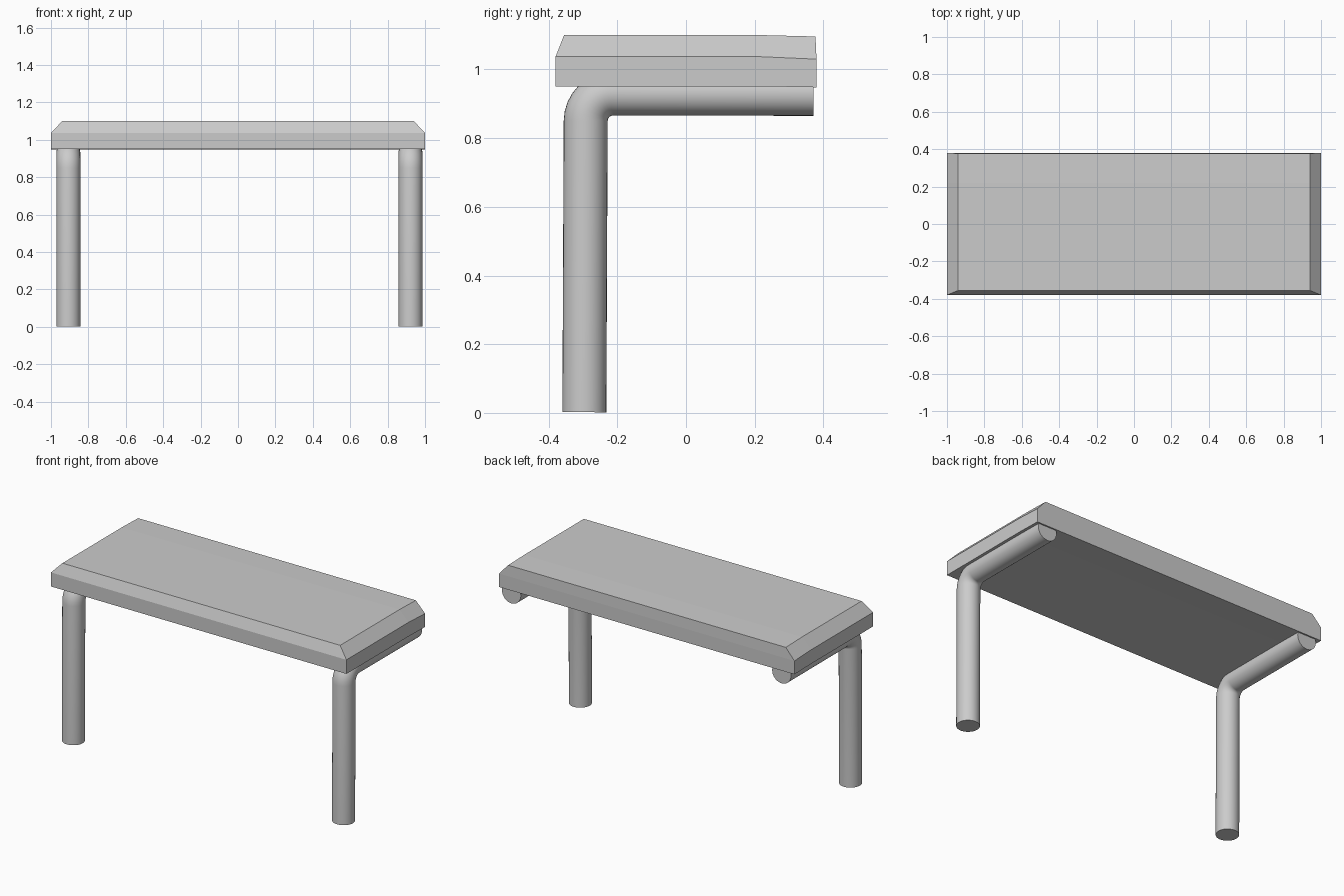
import bpy, bmesh, math

if "Cube" in bpy.data.objects:
    bpy.data.objects.remove(bpy.data.objects["Cube"])

# Table top: lofted cross-sections, chamfered on front and sides, plain at back
# each section: (y of lower points, y of top edge, shoulder z, top z)
sections = [(-0.38, -0.355, 1.037, 1.10), (0.22, 0.22, 1.037, 1.10), (0.38, 0.377, 1.03, 1.096)]
bm = bmesh.new()
rings = []
for y, yt, shoulder, top in sections:
    b = 0.951 if y < 0.3 else 0.948
    pts = [(-1, y, b), (1, y, b), (1, y, shoulder), (0.94, yt, top),
           (-0.94, yt, top), (-1, y, shoulder)]
    rings.append([bm.verts.new(p) for p in pts])
for a, c in zip(rings, rings[1:]):
    for i in range(6):
        j = (i + 1) % 6
        bm.faces.new((a[i], a[j], c[j], c[i]))
for r in (rings[0], rings[-1]):
    bm.faces.new((r[0], r[1], r[2], r[5]))
    bm.faces.new((r[5], r[2], r[3], r[4]))
bmesh.ops.recalc_face_normals(bm, faces=bm.faces)
mesh = bpy.data.meshes.new("table_top")
bm.to_mesh(mesh)
bm.free()
bpy.context.collection.objects.link(bpy.data.objects.new("table_top", mesh))


# Bent tube legs: upright, elbow, then a horizontal rail under the top
def tube_leg(name, x, radius=0.064, sides=32):
    bend = 0.08
    path = [(-0.296, 0.002)]
    for i in range(9):
        a = math.pi - i * math.pi / 16
        path.append((-0.212 + bend * math.cos(a), 0.85 + bend * math.sin(a)))
    path.append((0.371, 0.929))
    bm = bmesh.new()
    rings = []
    for i, (y, z) in enumerate(path):
        p, n = path[max(i - 1, 0)], path[min(i + 1, len(path) - 1)]
        t = math.atan2(n[1] - p[1], n[0] - p[0])
        ring = []
        for k in range(sides):
            a = 2 * math.pi * k / sides
            u, v = radius * math.cos(a), radius * math.sin(a)
            ring.append(bm.verts.new((x + u, y - v * math.sin(t), z + v * math.cos(t))))
        rings.append(ring)
    for a, c in zip(rings, rings[1:]):
        for i in range(sides):
            j = (i + 1) % sides
            bm.faces.new((a[i], a[j], c[j], c[i]))
    bm.faces.new(rings[0])
    bm.faces.new(rings[-1])
    bmesh.ops.recalc_face_normals(bm, faces=bm.faces)
    mesh = bpy.data.meshes.new(name)
    bm.to_mesh(mesh)
    bm.free()
    ob = bpy.data.objects.new(name, mesh)
    bpy.context.collection.objects.link(ob)
    bpy.ops.object.select_all(action='DESELECT')
    ob.select_set(True)
    bpy.context.view_layer.objects.active = ob
    bpy.ops.object.shade_smooth_by_angle(angle=math.radians(35))


tube_leg("left_leg", -0.907)
tube_leg("right_leg", 0.922)
